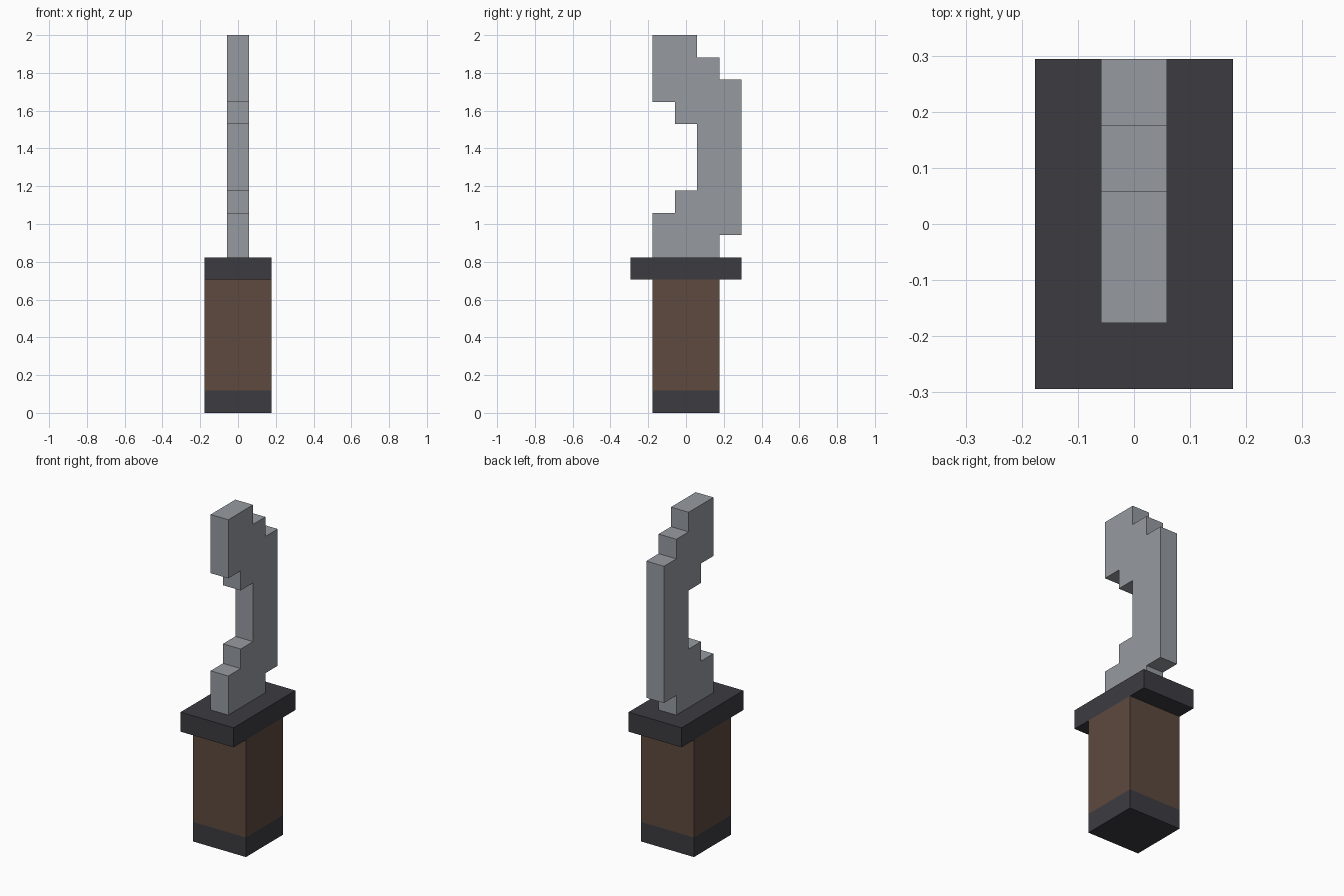
import bpy
import bmesh
from mathutils import Vector

U = 2 / 17  # one block of the stepped design

cube = bpy.data.objects.get("Cube")
if cube:
    bpy.data.objects.remove(cube, do_unlink=True)


def material(name, color):
    mat = bpy.data.materials.new(name)
    mat.use_nodes = True
    mat.diffuse_color = (*color, 1)
    bsdf = next(n for n in mat.node_tree.nodes if n.type == 'BSDF_PRINCIPLED')
    bsdf.inputs["Base Color"].default_value = (*color, 1)
    return mat


steel = material("steel grey", (0.305, 0.323, 0.352))
dark = material("dark grey", (0.045, 0.044, 0.053))
wood = material("brown wood", (0.109, 0.067, 0.050))


def prism(name, profile, width, mat):
    """Extrude a (y, z) outline, in blocks, across x."""
    bm = bmesh.new()
    face = bm.faces.new([bm.verts.new((-width / 2 * U, y * U, z * U)) for y, z in profile])
    extruded = bmesh.ops.extrude_face_region(bm, geom=[face])["geom"]
    moved = [v for v in extruded if isinstance(v, bmesh.types.BMVert)]
    bmesh.ops.translate(bm, verts=moved, vec=Vector((width * U, 0, 0)))
    bmesh.ops.recalc_face_normals(bm, faces=bm.faces)
    mesh = bpy.data.meshes.new(name)
    bm.to_mesh(mesh)
    bm.free()
    mesh.materials.append(mat)
    obj = bpy.data.objects.new(name, mesh)
    bpy.context.collection.objects.link(obj)
    return obj


def block(name, depth, bottom, top, mat):
    d = depth / 2
    return prism(name, [(-d, bottom), (d, bottom), (d, top), (-d, top)], 3, mat)


# Handle
block("pommel", 3, 0, 1, dark)
block("grip", 3, 1, 6, wood)
block("guard", 5, 6, 7, dark)

# Stepped blade: back edge going up, then hollowed front edge going down
blade_outline = [
    (-1.5, 7), (1.5, 7), (1.5, 8), (2.5, 8), (2.5, 15), (1.5, 15),
    (1.5, 16), (0.5, 16), (0.5, 17), (-1.5, 17),
    (-1.5, 14), (-0.5, 14), (-0.5, 13), (0.5, 13),
    (0.5, 10), (-0.5, 10), (-0.5, 9), (-1.5, 9),
]
prism("blade", blade_outline, 1, steel)
